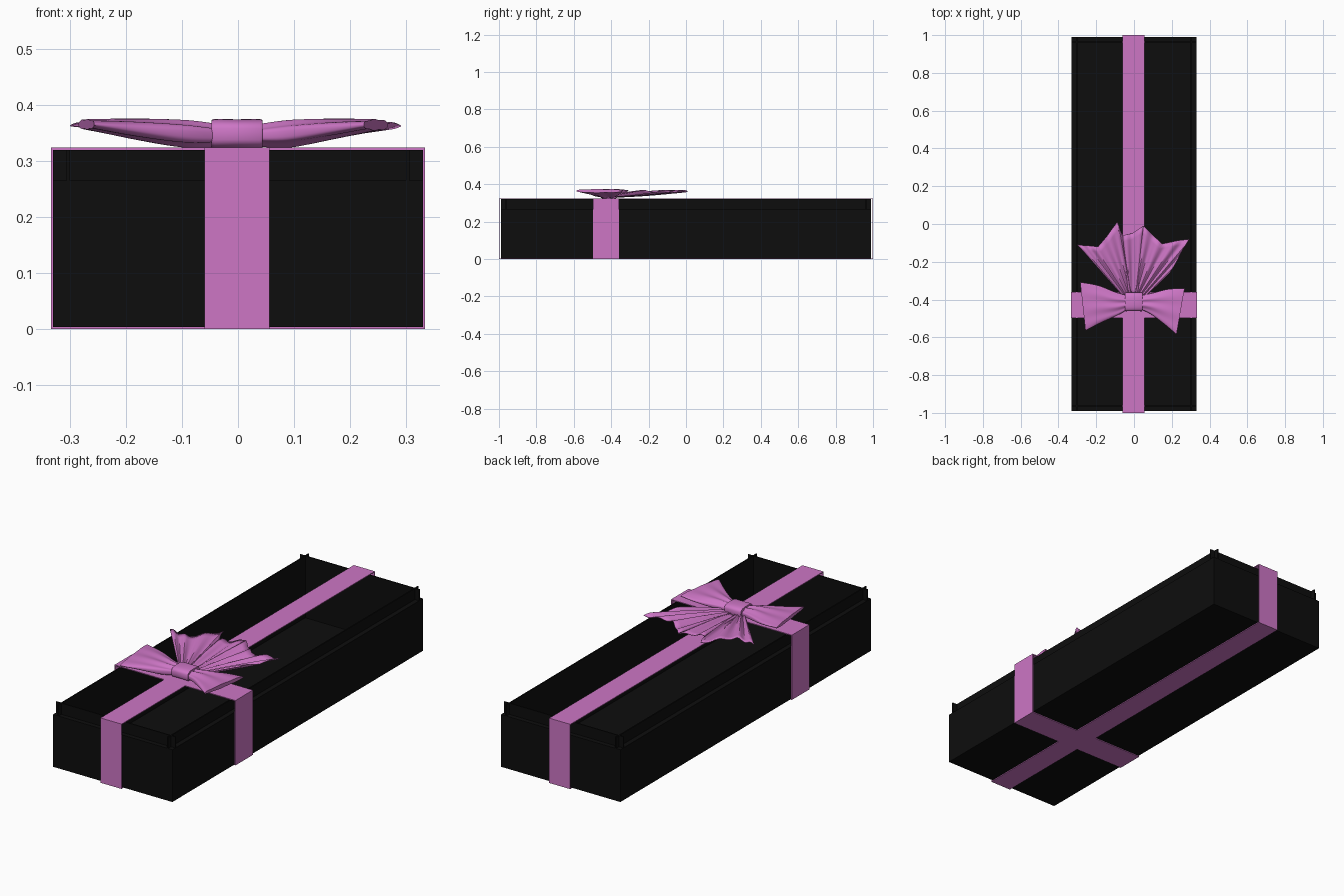
import bpy, bmesh, math
from mathutils import Vector

old = bpy.data.objects.get("Cube")
if old:
    bpy.data.objects.remove(old, do_unlink=True)


def material(name, color):
    m = bpy.data.materials.new(name)
    m.use_nodes = True
    m.diffuse_color = color
    m.node_tree.nodes["Principled BSDF"].inputs["Base Color"].default_value = color
    return m


BLACK = material("matte_black", (0.004, 0.004, 0.004, 1))
PINK = material("orchid_pink", (0.61, 0.18, 0.56, 1))


def finish(bm, name, mat, smooth=False):
    bmesh.ops.recalc_face_normals(bm, faces=bm.faces)
    me = bpy.data.meshes.new(name)
    bm.to_mesh(me)
    bm.free()
    me.materials.append(mat)
    ob = bpy.data.objects.new(name, me)
    bpy.context.collection.objects.link(ob)
    if smooth:
        bpy.ops.object.select_all(action='DESELECT')
        ob.select_set(True)
        bpy.context.view_layer.objects.active = ob
        bpy.ops.object.shade_smooth_by_angle(angle=math.radians(40))
    return ob


def block(name, mat, lo, hi):
    lo, hi = Vector(lo), Vector(hi)
    bm = bmesh.new()
    bmesh.ops.create_cube(bm, size=1)
    for v in bm.verts:
        v.co = (lo + hi) / 2 + v.co * (hi - lo)
    return finish(bm, name, mat)


def skin(bm, rows, closed):
    """Bridge rows of vertices with quads."""
    for a, b in zip(rows, rows[1:]):
        n = len(a)
        for i in range(n if closed else n - 1):
            j = (i + 1) % n
            bm.faces.new((a[i], a[j], b[j], b[i]))


def spline(p, t):
    """Smooth value through evenly spaced control vectors."""
    s = t * (len(p) - 1)
    i = min(int(s), len(p) - 2)
    f = s - i
    a, b, c, d = p[max(i - 1, 0)], p[i], p[i + 1], p[min(i + 2, len(p) - 1)]
    return b + (c - a) * (f / 2) + (a * 2 - b * 5 + c * 4 - d) * (f * f / 2) \
        + (b * 3 - a - c * 3 + d) * (f ** 3 / 2)


# Open box: floor, outer walls and taller inner panels crossing at the corners
X, Y, BASE, RIM, TOP, T = 0.33, 0.99, 0.004, 0.265, 0.32, 0.03
block("box_floor", BLACK, (-X, -Y, BASE), (X, Y, 0.012))
for s, side in ((-1, "right"), (1, "left")):
    xs = sorted((s * X, s * (X - T)))
    block(side + "_wall", BLACK, (xs[0], -Y, BASE), (xs[1], Y, RIM))
    xs = sorted((s * (X - T), s * (X - T + 0.006)))
    block(side + "_inner_panel", BLACK, (xs[0], -Y, RIM - 0.01), (xs[1], Y, TOP))
for s, side in ((-1, "front"), (1, "back")):
    ys = sorted((s * Y, s * (Y - T)))
    block(side + "_wall", BLACK, (-X, ys[0], BASE), (X, ys[1], RIM))
    ys = sorted((s * (Y - T), s * (Y - T + 0.006)))
    block(side + "_inner_panel", BLACK, (-X, ys[0], RIM - 0.01), (X, ys[1], TOP))


# Ribbon bands wrapped around the box
def band(name, axis, center, half, reach):
    bm = bmesh.new()
    rows = []
    for inset in (0, 0.004):
        r, z0, z1 = reach - inset, inset, 0.324 - inset
        for w in (center - half, center + half):
            ring = []
            for u, z in ((-r, z0), (r, z0), (r, z1), (-r, z1)):
                ring.append(bm.verts.new((w, u, z) if axis == 'y' else (u, w, z)))
            rows.append(ring)
    skin(bm, [rows[0], rows[1], rows[3], rows[2], rows[0]], True)
    finish(bm, name, PINK)


band("long_ribbon", 'y', -0.002, 0.058, 1.0)
band("cross_ribbon", 'x', -0.428, 0.069, 0.334)


# Bow loops: pleated flattened tubes, each station = back edge, front edge, z range
def loop(name, stations, pleats):
    ctrl = [(Vector((a, b, lo)), Vector((c, d, hi))) for a, b, c, d, lo, hi in stations]
    backs, fronts = zip(*ctrl)
    bm = bmesh.new()
    rows, n = [], 64
    for k in range(21):
        t = k / 20
        p, q = spline(backs, t), spline(fronts, t)
        mid, half = (p + q) / 2, (q - p) / 2
        hz = (q.z - p.z) / 2
        ring = []
        for i in range(n):
            a = 2 * math.pi * i / n
            c, s = math.cos(a), math.sin(a)
            crease = 1 - 0.3 * (1 - 0.4 * t) * (0.5 + 0.5 * math.cos(pleats * c + 2 * t))
            z = mid.z + hz * math.copysign(abs(s) ** 0.7, s) * crease
            ring.append(bm.verts.new((mid.x + half.x * c, mid.y + half.y * c, z)))
        rows.append(ring)
    skin(bm, rows, True)
    bm.faces.new(rows[0])
    bm.faces.new(rows[-1])
    finish(bm, name, PINK, True)


loop("right_bow_loop", [
    (-0.03, -0.38, -0.03, -0.45, 0.325, 0.366),
    (-0.10, -0.36, -0.09, -0.485, 0.323, 0.374),
    (-0.19, -0.325, -0.18, -0.525, 0.338, 0.376),
    (-0.285, -0.308, -0.257, -0.565, 0.356, 0.375)], 9)
loop("left_bow_loop", [
    (0.03, -0.38, 0.03, -0.45, 0.325, 0.366),
    (0.10, -0.365, 0.085, -0.475, 0.323, 0.374),
    (0.18, -0.345, 0.16, -0.53, 0.338, 0.376),
    (0.268, -0.34, 0.225, -0.585, 0.354, 0.375)], 8)


# Bow tails: pleated fans with zigzag cut ends
def tail(name, start, end, tips, lift):
    a, b = Vector(start), Vector(end)
    bm = bmesh.new()
    cols, sub = [], 6
    count = (len(tips) - 1) * sub
    for i in range(count + 1):
        k = min(i // sub, len(tips) - 2)
        f = i / sub - k
        tip = Vector(tips[k]).lerp(Vector(tips[k + 1]), f)
        root = a.lerp(b, i / count)
        col = []
        for j in range(11):
            t = j / 10
            p = root.lerp(tip, t)
            fold = 0.008 * math.sin(math.pi * i / sub * 1.5) * math.sin(math.pi * (0.15 + 0.6 * t))
            col.append(bm.verts.new((p.x, p.y, 0.338 + lift + 0.026 * t + fold)))
        cols.append(col)
    skin(bm, cols, False)
    ob = finish(bm, name, PINK, True)
    mod = ob.modifiers.new("cloth_thickness", 'SOLIDIFY')
    mod.thickness = 0.003


tail("right_bow_tail", (-0.045, -0.40), (-0.01, -0.37),
     [(-0.30, -0.11), (-0.245, -0.115), (-0.19, -0.12), (-0.14, -0.06),
      (-0.09, 0.01), (-0.06, -0.06)], 0)
tail("middle_bow_tail", (-0.03, -0.38), (0.02, -0.38),
     [(-0.06, -0.06), (-0.01, -0.05), (0.05, -0.01)], -0.003)
tail("left_bow_tail", (0.005, -0.37), (0.045, -0.40),
     [(0.05, -0.01), (0.10, -0.06), (0.15, -0.105), (0.22, -0.09),
      (0.29, -0.08), (0.24, -0.17), (0.19, -0.26)], 0)

# Knot: rounded wrap across the middle of the bow
bm = bmesh.new()
rings = []
for x, r in ((-0.047, 0.94), (-0.042, 1), (-0.002, 0.98), (0.039, 1), (0.044, 0.94)):
    ring = []
    for i in range(32):
        a = 2 * math.pi * i / 32
        c, s = math.cos(a), math.sin(a)
        ring.append(bm.verts.new((x, -0.412 + 0.05 * r * math.copysign(abs(c) ** 0.7, c),
                                  0.348 + 0.027 * r * math.copysign(abs(s) ** 0.6, s))))
    rings.append(ring)
skin(bm, rings, True)
bm.faces.new(rings[0])
bm.faces.new(rings[-1])
finish(bm, "bow_knot", PINK, True)
